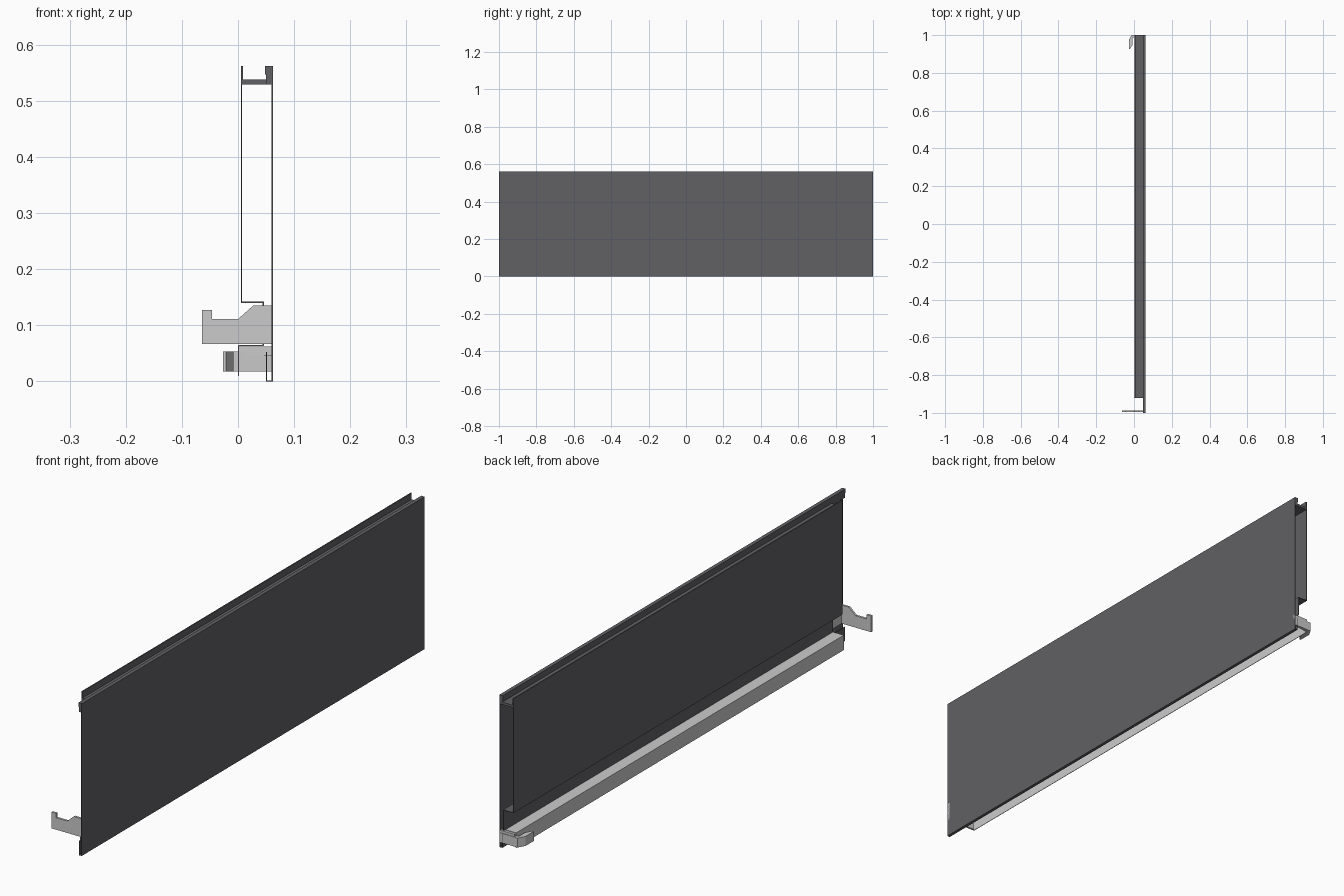
import bpy, bmesh
from mathutils import Vector

if "Cube" in bpy.data.objects:
    bpy.data.objects.remove(bpy.data.objects["Cube"])

dark = bpy.data.materials.new("dark_grey")
dark.diffuse_color = (0.12, 0.12, 0.13, 1)
dark.use_nodes = True
dark.node_tree.nodes["Principled BSDF"].inputs["Base Color"].default_value = dark.diffuse_color
light = bpy.data.materials.new("light_grey")
light.diffuse_color = (0.55, 0.55, 0.56, 1)
light.use_nodes = True
light.node_tree.nodes["Principled BSDF"].inputs["Base Color"].default_value = light.diffuse_color


def prism(name, pts, a, b, mat, axis='Y'):
    """Extrude a closed outline from a to b: (x, z) along Y or (x, y) along Z."""
    bm = bmesh.new()
    place = (lambda p: (p[0], a, p[1])) if axis == 'Y' else (lambda p: (p[0], p[1], a))
    face = bm.faces.new([bm.verts.new(place(p)) for p in pts])
    ext = bmesh.ops.extrude_face_region(bm, geom=[face])
    move = (0, b - a, 0) if axis == 'Y' else (0, 0, b - a)
    bmesh.ops.translate(bm, vec=move,
                        verts=[v for v in ext['geom'] if isinstance(v, bmesh.types.BMVert)])
    bmesh.ops.recalc_face_normals(bm, faces=bm.faces)
    me = bpy.data.meshes.new(name)
    bm.to_mesh(me)
    bm.free()
    me.materials.append(mat)
    ob = bpy.data.objects.new(name, me)
    bpy.context.collection.objects.link(ob)
    return ob


def sheet(path, t):
    """Closed outline of a folded sheet: the path plus its mitred offset to the left."""
    p = [Vector(q) for q in path]
    dirs = [(b - a).normalized() for a, b in zip(p, p[1:])]
    norms = [Vector((-d.y, d.x)) for d in dirs]
    off = []
    for i, q in enumerate(p):
        n0, n1 = norms[max(i - 1, 0)], norms[min(i, len(norms) - 1)]
        off.append(q + (n0 + n1) * (t / (1 + n0.dot(n1))))
    return [tuple(q) for q in p] + [tuple(q) for q in reversed(off)]


START = -0.92   # inner parts stop short of the front end
T = 0.002

# Outer panel with its folded bottom return
prism("outer_panel", sheet([(0.062, 0.535), (0.062, 0), (0.050, 0), (0.050, 0.052)], -T),
      -1, 1, dark)

# Solid top rim with a small inward lip
prism("top_rim", [(0.050, 0.529), (0.062, 0.529), (0.062, 0.562), (0.048, 0.562),
                  (0.048, 0.547), (0.050, 0.547)], -1, 1, dark)

# Channel floor and inner lip
prism("top_channel", [(0.005, 0.529), (0.050, 0.529), (0.050, 0.538), (0.009, 0.538),
                      (0.009, 0.562), (0.005, 0.562)], START, 1, dark)

# Inner panel stepping outward at the bottom
prism("inner_panel", sheet([(0.005, 0.529), (0.005, 0.140), (0.044, 0.140), (0.044, 0.065)], T),
      START, 1, dark)

# Angle rail below the inner panel
prism("bottom_rail", sheet([(0.046, 0.065), (0.0, 0.065), (0.0, 0.010)], T), START, 0.99, light)

# Front bracket plate and its mounting flange
prism("front_bracket", [(-0.064, 0.067), (0.062, 0.067), (0.062, 0.135), (0.027, 0.135),
                        (0.0, 0.111), (-0.046, 0.111), (-0.046, 0.127), (-0.064, 0.127)],
      -0.996, -0.988, light)
prism("front_bracket_flange", [(0.056, 0.067), (0.060, 0.067), (0.060, 0.135), (0.056, 0.135)],
      -0.988, START, light)

# Rear hook curling back around the rail end
prism("rear_hook", [(0.062, 1), (-0.012, 1), (-0.027, 0.975), (-0.027, 0.926), (-0.021, 0.926),
                    (-0.008, 0.948), (-0.008, 0.986), (0.062, 0.992)], 0.018, 0.053, light, 'Z')
prism("rear_hook_plate", [(0.002, 0.045), (0.062, 0.045), (0.062, 0.062), (0.002, 0.062)],
      0.988, 0.998, light)
